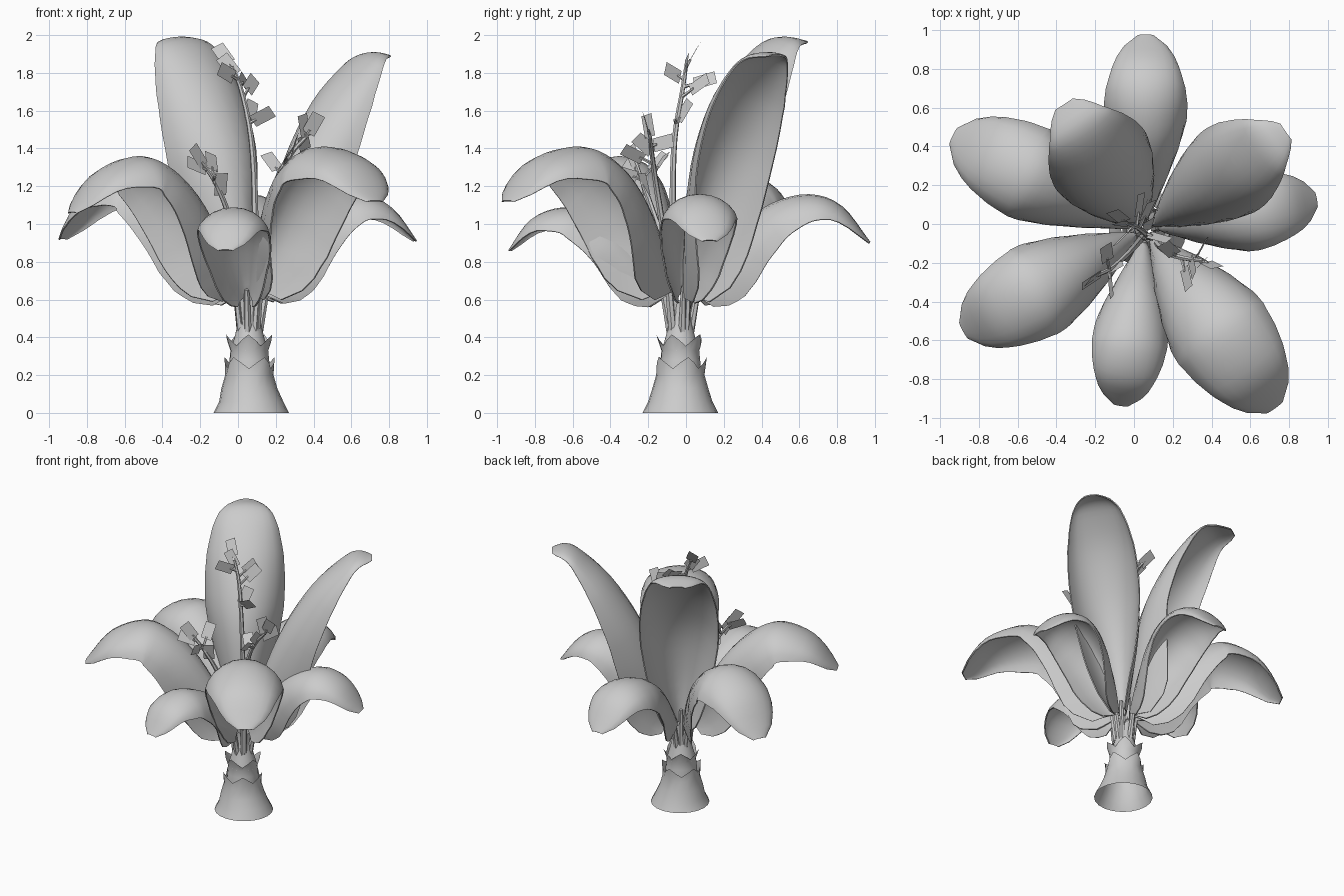
import bpy, math, random
from mathutils import Vector

if "Cube" in bpy.data.objects:
    bpy.data.objects.remove(bpy.data.objects["Cube"])

random.seed(4)
AXIS = Vector((0.06, -0.03, 0))


def make(name, verts, faces, smooth=True, thick=0):
    me = bpy.data.meshes.new(name)
    me.from_pydata([tuple(v) for v in verts], [], faces)
    ob = bpy.data.objects.new(name, me)
    bpy.context.collection.objects.link(ob)
    bpy.ops.object.select_all(action='DESELECT')
    ob.select_set(True)
    bpy.context.view_layer.objects.active = ob
    if thick:
        mod = ob.modifiers.new("thickness", 'SOLIDIFY')
        mod.thickness = thick
        bpy.ops.object.modifier_apply(modifier=mod.name)
    if smooth:
        bpy.ops.object.shade_smooth_by_angle(angle=math.radians(45))
    return ob


def grid_faces(rows, cols, closed=False):
    return [(r * cols + c, r * cols + (c + 1) % cols,
             (r + 1) * cols + (c + 1) % cols, (r + 1) * cols + c)
            for r in range(rows - 1) for c in range(cols if closed else cols - 1)]


def spline(pts, n):
    """n+1 points along a smooth curve through pts"""
    p = [Vector(q) for q in pts]
    p = [2 * p[0] - p[1]] + p + [2 * p[-1] - p[-2]]
    out = []
    for i in range(n + 1):
        s = i / n * (len(p) - 3)
        k = min(int(s), len(p) - 4)
        f = s - k
        a, b, c, d = p[k:k + 4]
        out.append(0.5 * (2 * b + (c - a) * f + (2 * a - 5 * b + 4 * c - d) * f * f
                          + (3 * b - a - 3 * c + d) * f ** 3))
    return out


def lerp_table(table, t):
    for (t0, v0), (t1, v1) in zip(table, table[1:]):
        if t <= t1:
            return v0 + (v1 - v0) * (t - t0) / (t1 - t0)
    return table[-1][1]


def tube(name, path, r0, r1, sides=6):
    verts = []
    for i, p in enumerate(path):
        t = (path[min(i + 1, len(path) - 1)] - path[max(i - 1, 0)]).normalized()
        x = t.orthogonal().normalized() if i == 0 else (x - t * x.dot(t)).normalized()
        y = t.cross(x)
        r = r0 + (r1 - r0) * i / (len(path) - 1)
        for s in range(sides):
            a = 2 * math.pi * s / sides
            verts.append(p + r * (x * math.cos(a) + y * math.sin(a)))
    n = len(verts)
    faces = grid_faces(len(path), sides, True)
    faces += [tuple(range(sides))[::-1], tuple(range(n - sides, n))]
    return make(name, verts, faces)


# Trunk: nested sheaths, each with a rim of points
def sheath(name, profile, tip, points, phase):
    seg = points * 4
    verts = []
    for k, (r, z) in enumerate(profile):
        last = k == len(profile) - 1
        for s in range(seg):
            a = 2 * math.pi * s / seg + phase
            peak = 1 - abs(((s / 4 + 0.5) % 1) - 0.5) * 2 if last else 0
            rr = r + 0.02 * peak if last and tip else r
            verts.append(AXIS + Vector((rr * math.cos(a) + 0.01 * (z < 0.1),
                                        rr * math.sin(a), z + tip * peak)))
    make(name, verts, grid_faces(len(profile), seg, True))


sheath("trunk_base", [(.2, 0), (.17, .06), (.148, .13), (.128, .2), (.12, .235)], .06, 5, 0.3)
sheath("trunk_middle", [(.112, .2), (.105, .28), (.1, .33), (.108, .355)], .06, 5, 0.9)
sheath("trunk_top", [(.1, .33), (.08, .4), (.065, .46), (.052, .53), (.045, .57)], .03, 4, 0.2)

# Leaves: width and droop along the blade, in units of half width
WIDTH = [(0, .2), (.04, .36), (.1, .5), (.2, .69), (.35, .87), (.5, .98), (.62, 1), (.74, .95),
         (.84, .82), (.91, .66), (.96, .47), (.985, .32), (1, .18)]
DROOP = [(0, .7), (.04, 1.1), (.1, 1.32), (.2, 1.36), (.4, 1.2), (.6, .92), (.75, .65), (.9, .25), (1, .03)]
N = 24


def leaf(name, azimuth, half, spine):
    a = math.radians(azimuth)
    out = Vector((math.cos(a), math.sin(a), 0))
    side = Vector((-math.sin(a), math.cos(a), 0))
    path = [AXIS + out * p.x + Vector((0, 0, p.y)) for p in spline(spine, N)]
    cols, verts = 11, []
    dist = [0]
    for p, q in zip(path, path[1:]):
        dist.append(dist[-1] + (q - p).length)
    for i, p in enumerate(path):
        t = (path[min(i + 1, N)] - path[max(i - 1, 0)]).normalized()
        down = side.cross(t).normalized()
        if down.dot(out) < 0 and down.z > 0:
            down = -down
        w = half * lerp_table(WIDTH, dist[i] / dist[-1])
        d = half * lerp_table(DROOP, dist[i] / dist[-1])
        for c in range(cols):
            u = (c / (cols - 1) * 2 - 1) * math.radians(82)
            verts.append(p + side * w * math.sin(u) + down * d * (1 - math.cos(u)))
    make(name, verts, grid_faces(N + 1, cols), thick=0.008)
    # stalk joining the blade to the trunk
    base = AXIS + out * 0.045 + Vector((0, 0, .38))
    end = path[0] + out * 0.02
    tube(name + "_stalk", [base, base.lerp(end, .5), end, path[1] + out * .015], .022, .012)


leaf("leaf_back", 90, .21, [(.07, .63), (.17, .79), (.31, .97), (.48, 1.1), (.68, 1.15), (.85, 1.09), (1.0, .9)])
leaf("leaf_tall_left", 123, .27, [(.04, .62), (.06, 1.0), (.13, 1.36), (.29, 1.67), (.47, 1.88), (.62, 1.98), (.77, 1.965)])
leaf("leaf_tall_right", 35, .245, [(.05, .62), (.14, 1.0), (.28, 1.35), (.48, 1.66), (.67, 1.84), (.78, 1.9), (.88, 1.89)])
leaf("leaf_right", 10, .2, [(.07, .63), (.15, .8), (.29, 1.0), (.45, 1.12), (.61, 1.15), (.76, 1.08), (.89, .91)])
leaf("leaf_front_right", -54, .265, [(.06, .65), (.17, .96), (.34, 1.22), (.54, 1.37), (.72, 1.4), (.95, 1.32), (1.13, 1.12)])
leaf("leaf_front", -98, .19, [(.07, .62), (.15, .75), (.3, .94), (.48, 1.05), (.63, 1.08), (.79, 1.02), (.91, .86)])
leaf("leaf_front_left", 209, .245, [(.06, .65), (.17, .89), (.34, 1.15), (.53, 1.31), (.7, 1.35), (.91, 1.26), (1.07, 1.06)])
leaf("leaf_back_left", 154, .245, [(.06, .64), (.17, .84), (.34, 1.08), (.53, 1.23), (.7, 1.27), (.92, 1.17), (1.1, .92)])


# Flower stems with flat rectangular petals
def flower(name, pts, petals):
    path = spline(pts, 14)
    tube(name + "_stem", path, .02, .01)
    verts, faces = [], []
    for k, c in enumerate(petals):
        c = Vector(c)
        root = min(path, key=lambda p: (p - c + Vector((0, 0, .06))).length)
        d = (c - root).normalized()
        face = Vector((random.uniform(.1, .9), -.8, random.uniform(-.1, .6)))
        s = d.cross(face).normalized()
        n = len(verts)
        verts += [c + d * i * .06 + s * j * .037 for i, j in ((-1, -1), (1, -1), (1, 1), (-1, 1))]
        faces.append((n, n + 1, n + 2, n + 3))
        tube("%s_twig_%d" % (name, k), [root, c - d * .04], .01, .007, 5)
    make(name + "_petals", verts, faces, smooth=False)


flower("flower_tall", [(.09, -.06, .45), (.09, -.07, 1.1), (.07, -.06, 1.45), (.02, -.02, 1.7), (-.03, 0, 1.83)],
       [(-.08, .04, 1.9), (-.06, -.07, 1.8), (-.05, 0, 1.84), (.07, .07, 1.74), (.13, -.07, 1.57),
        (.07, -.01, 1.6), (.03, .1, 1.76)])
flower("flower_right", [(.1, -.07, .45), (.14, -.12, .95), (.2, -.16, 1.22), (.28, -.18, 1.37), (.36, -.19, 1.46)],
       [(.18, -.13, 1.33), (.3, -.22, 1.42), (.35, -.12, 1.43), (.4, -.21, 1.53), (.35, -.2, 1.52), (.27, -.28, 1.37)])
flower("flower_left", [(.04, -.07, .45), (-.01, -.13, .9), (-.06, -.18, 1.08), (-.12, -.23, 1.22), (-.18, -.26, 1.31)],
       [(-.21, -.28, 1.36), (-.14, -.15, 1.33), (-.09, -.22, 1.21), (-.22, -.29, 1.31), (-.12, -.32, 1.26)])
